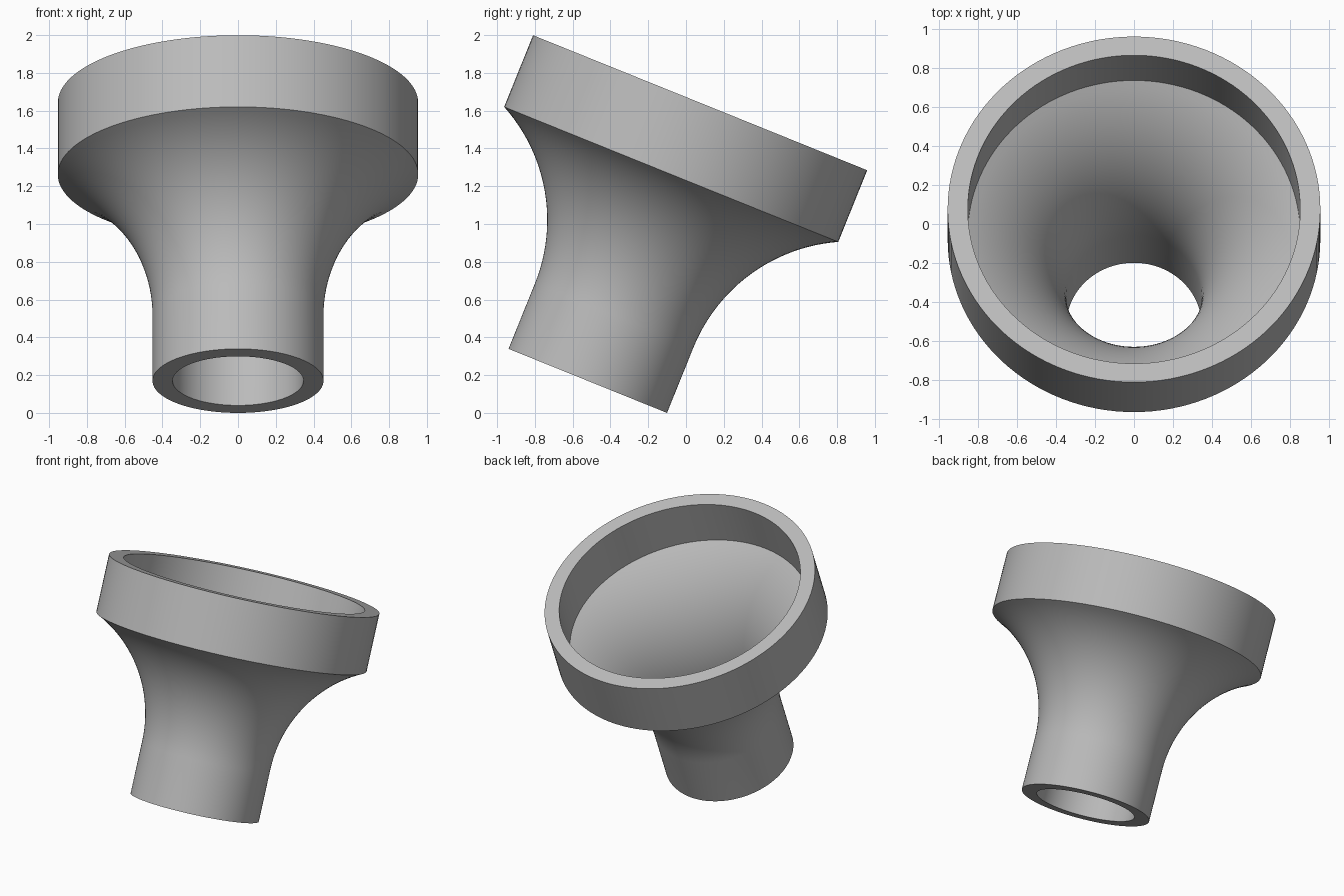
import bpy, bmesh, math
from mathutils import Matrix, Vector

cube = bpy.data.objects.get("Cube")
if cube:
    bpy.data.objects.remove(cube, do_unlink=True)

# Dimensions along and across the funnel's own axis
LENGTH = 1.588
RIM_HEIGHT = 0.40
RIM_R, NECK_R, WALL = 0.954, 0.4525, 0.106
NECK_LENGTH, FLARE_R = 0.372, 0.90
TILT = math.radians(22)
STEPS, SEGMENTS = 24, 128

# Plain grey material
grey = bpy.data.materials.new("plain grey")
grey.use_nodes = True
colour = (0.5, 0.5, 0.5, 1)
grey.diffuse_color = colour
grey.node_tree.nodes["Principled BSDF"].inputs["Base Color"].default_value = colour


def wall_profile(neck, rim, flare):
    """Neck, concave flare and straight rim, from bottom to top."""
    centre = neck + flare
    end = math.acos((centre - rim) / flare)
    points = [(neck, 0)]
    for i in range(STEPS + 1):
        a = end * i / STEPS
        points.append((centre - flare * math.cos(a), NECK_LENGTH + flare * math.sin(a)))
    points.append((rim, LENGTH))
    return points


# Closed cross-section: outer wall up, inner wall down
outer = wall_profile(NECK_R, RIM_R, FLARE_R)
inner = wall_profile(NECK_R - WALL, RIM_R - WALL + 0.003, FLARE_R + WALL)
section = outer + inner[::-1]

# Revolve the section around the axis
bm = bmesh.new()
verts = [bm.verts.new((r, 0, z)) for r, z in section]
edges = [bm.edges.new((verts[i - 1], verts[i])) for i in range(len(verts))]
bmesh.ops.spin(bm, geom=verts + edges, cent=(0, 0, 0), axis=(0, 0, 1),
               angle=math.tau, steps=SEGMENTS, use_merge=True, use_duplicate=False)
bmesh.ops.remove_doubles(bm, verts=bm.verts, dist=1e-5)
bmesh.ops.recalc_face_normals(bm, faces=bm.faces)

# Tilt the mouth toward the back and stand the neck's low edge on the ground
place = Matrix.Translation(Vector((0, -0.52, NECK_R * math.sin(TILT))))
bm.transform(place @ Matrix.Rotation(-TILT, 4, "X"))

mesh = bpy.data.meshes.new("flared_funnel")
bm.to_mesh(mesh)
bm.free()
mesh.materials.append(grey)
funnel = bpy.data.objects.new("flared_funnel", mesh)
bpy.context.collection.objects.link(funnel)

bpy.ops.object.select_all(action="DESELECT")
funnel.select_set(True)
bpy.context.view_layer.objects.active = funnel
bpy.ops.object.shade_smooth_by_angle(angle=math.radians(30))
